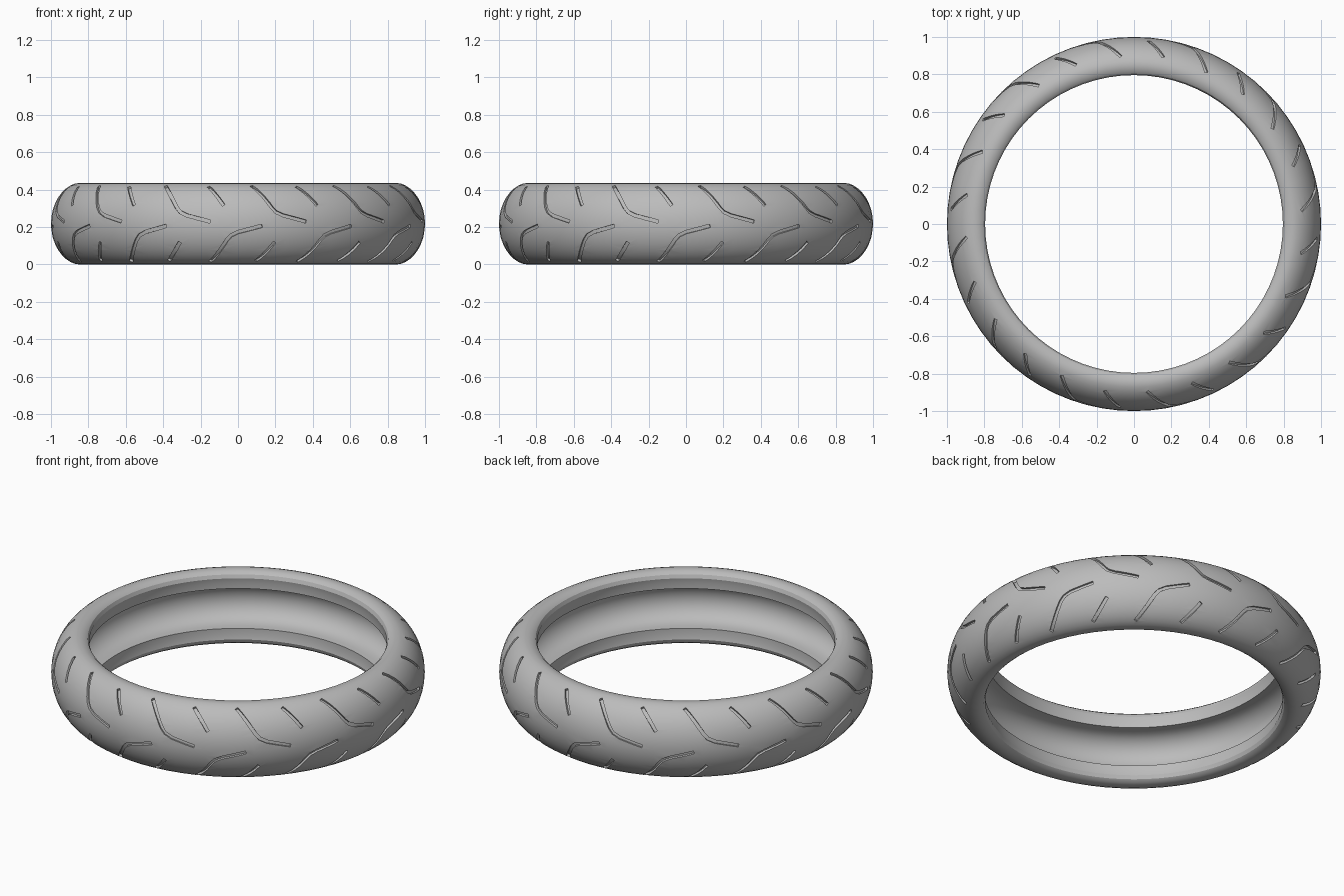
import bpy
import bmesh
from math import sin, cos, pi, radians
from mathutils import Vector

MID = 0.2175      # half the tyre width
SEGMENTS = 72
REPEATS = 12

cube = bpy.data.objects.get("Cube")
if cube:
    bpy.data.objects.remove(cube, do_unlink=True)

rubber = bpy.data.materials.new("grey rubber")
rubber.use_nodes = True
grey = (0.5, 0.5, 0.5, 1)
rubber.diffuse_color = grey
rubber.node_tree.nodes["Principled BSDF"].inputs["Base Color"].default_value = grey


def make_object(name, bm):
    bmesh.ops.recalc_face_normals(bm, faces=bm.faces)
    mesh = bpy.data.meshes.new(name)
    bm.to_mesh(mesh)
    bm.free()
    mesh.materials.append(rubber)
    obj = bpy.data.objects.new(name, mesh)
    bpy.context.collection.objects.link(obj)
    return obj


def crown(a):
    """Radius and height of the rounded outside at profile angle a."""
    return 0.85 + 0.15 * max(cos(a), 0) ** 1.1, MID + MID * sin(a)


def surface(t, a):
    """Point on the outside; t is measured round the axis from the front."""
    r, z = crown(a)
    return Vector((r * sin(t), -r * cos(t), z))


def bridge(bm, rings, closed):
    """Join successive closed rings of vertices with quads."""
    n = len(rings[0])
    for i in range(len(rings) if closed else len(rings) - 1):
        p, q = rings[i], rings[(i + 1) % len(rings)]
        for j in range(n):
            k = (j + 1) % n
            bm.faces.new((p[j], p[k], q[k], q[j]))


# Closed cross-section: crown, upper bead, hollow, lower bead
bead = [(0.82, 0.43), (0.804, 0.418), (0.796, 0.398), (0.802, 0.37), (0.802, 0.335)]
profile = [crown(radians(d)) for d in range(-90, 91, 10)]
profile += bead
profile += [(0.83 + 0.11 * cos(radians(d)), MID + 0.115 * sin(radians(d)))
            for d in range(90, -91, -15)]
profile += [(r, 2 * MID - z) for r, z in reversed(bead)]

bm = bmesh.new()
rings = []
for i in range(SEGMENTS):
    t = 2 * pi * i / SEGMENTS
    rings.append([bm.verts.new((r * sin(t), -r * cos(t), z)) for r, z in profile])
bridge(bm, rings, True)
tyre = make_object("tyre", bm)


def add_groove(bm, path, side, turn, half=0.009, depth=0.014):
    """Sweep a box section along a path of (degrees round, profile degrees)."""
    # subdivide so the cutter follows the curved tread
    fine = [Vector(path[0])]
    for p, q in zip(path, path[1:]):
        p, q = Vector(p), Vector(q)
        steps = max(1, round((q - p).length / 6))
        fine += [p.lerp(q, s / steps) for s in range(1, steps + 1)]
    angles = [(radians(p.x + turn), side * radians(p.y)) for p in fine]
    points = [surface(t, a) for t, a in angles]
    rings = []
    for i, (t, a) in enumerate(angles):
        e = 0.01
        normal = (surface(t + e, a) - surface(t - e, a)).cross(
            surface(t, a + e) - surface(t, a - e)).normalized()
        along = points[min(i + 1, len(points) - 1)] - points[max(i - 1, 0)]
        across = normal.cross(along).normalized() * half
        rings.append([bm.verts.new(points[i] + across * s + normal * h)
                      for s, h in ((-1, -depth), (1, -depth), (1, 0.02), (-1, 0.02))])
    bridge(bm, rings, False)
    bm.faces.new(rings[0])
    bm.faces.new(rings[-1])


# Tread: hooked and short grooves alternate, staggered between the two sides
hooked = [(-25.5, 69), (-19.5, 24), (-18.2, 17), (-16, 12), (-8.6, 3)]
short = [(-10, 66), (-4.5, 27)]
bm = bmesh.new()
for n in range(REPEATS):
    for side, shift in ((1, 0), (-1, 16)):
        for path in (hooked, short):
            add_groove(bm, path, side, n * 360 / REPEATS + shift)
cutter = make_object("groove_cutter", bm)
cutter.hide_render = True

cut = tyre.modifiers.new("grooves", 'BOOLEAN')
cut.operation = 'DIFFERENCE'
cut.solver = 'EXACT'
cut.object = cutter

bpy.ops.object.select_all(action='DESELECT')
bpy.context.view_layer.objects.active = tyre
tyre.select_set(True)
bpy.ops.object.modifier_apply(modifier=cut.name)
bpy.data.objects.remove(cutter, do_unlink=True)
bpy.ops.object.shade_smooth_by_angle(angle=radians(30))
